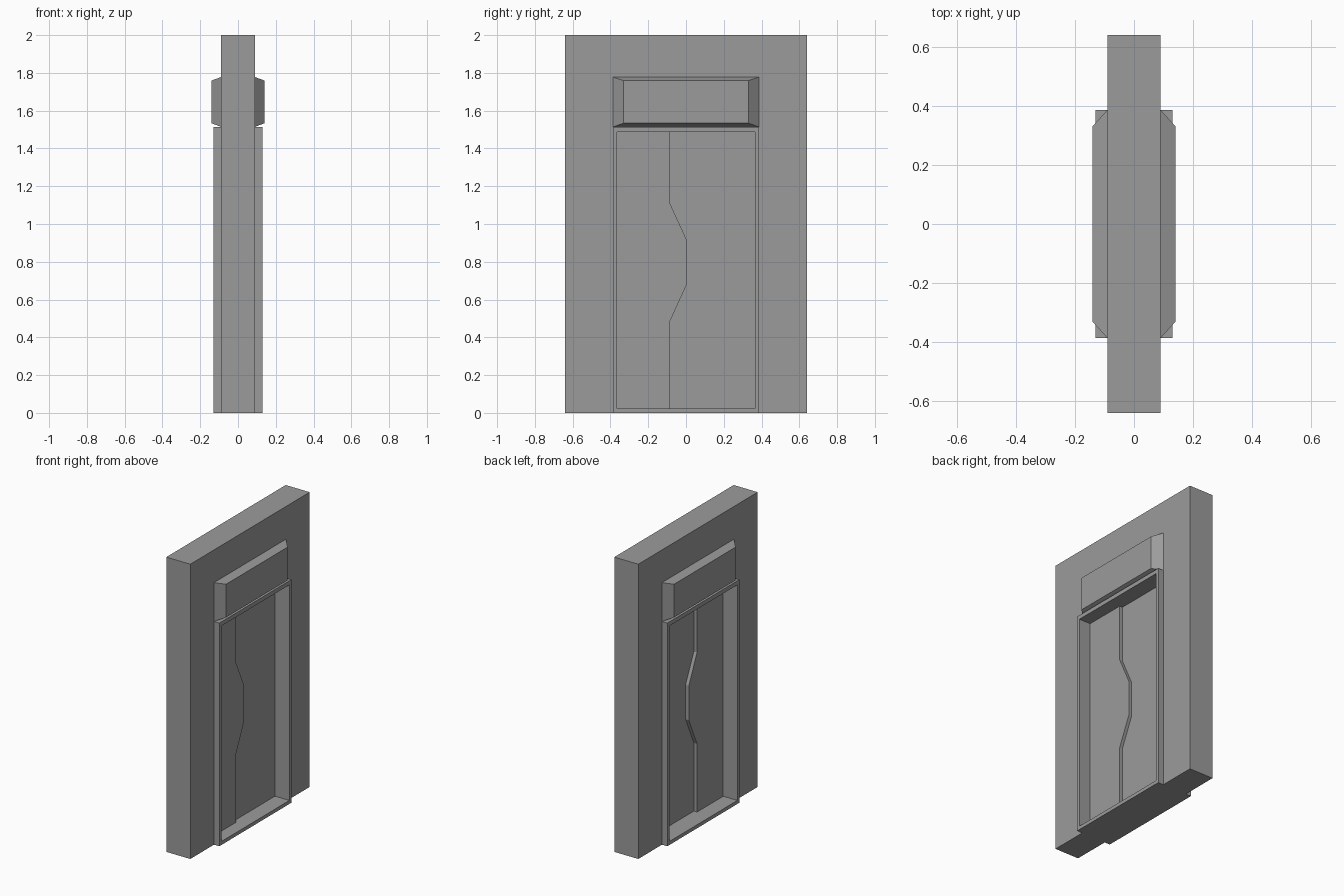
import bpy, bmesh

if "Cube" in bpy.data.objects:
    bpy.data.objects.remove(bpy.data.objects["Cube"])

grey = bpy.data.materials.new("grey")
grey.diffuse_color = (0.33, 0.33, 0.33, 1)
grey.use_nodes = True
grey.node_tree.nodes["Principled BSDF"].inputs["Base Color"].default_value = grey.diffuse_color


def finish(name, bm):
    bmesh.ops.recalc_face_normals(bm, faces=bm.faces)
    me = bpy.data.meshes.new(name)
    bm.to_mesh(me)
    bm.free()
    me.materials.append(grey)
    ob = bpy.data.objects.new(name, me)
    bpy.context.collection.objects.link(ob)
    return ob


def slab(name, outline, x0, x1):
    """Extrude a (y, z) outline along x."""
    bm = bmesh.new()
    face = bm.faces.new([bm.verts.new((x0, y, z)) for y, z in outline])
    ext = bmesh.ops.extrude_face_region(bm, geom=[face])
    moved = [g for g in ext["geom"] if isinstance(g, bmesh.types.BMVert)]
    bmesh.ops.translate(bm, verts=moved, vec=(x1 - x0, 0, 0))
    return finish(name, bm)


def rect(w, z0, z1):
    return [(-w, z0), (w, z0), (w, z1), (-w, z1)]


def loft(name, rings, close):
    """Join (x, outline) rings; either cap the ends or close the loop."""
    bm = bmesh.new()
    vs = [[bm.verts.new((x, y, z)) for y, z in o] for x, o in rings]
    n = len(vs)
    for i in range(n if close else n - 1):
        a, b = vs[i], vs[(i + 1) % n]
        for k in range(4):
            j = (k + 1) % 4
            bm.faces.new((a[k], a[j], b[j], b[k]))
    if not close:
        bm.faces.new(vs[0])
        bm.faces.new(vs[-1])
    return finish(name, bm)


# wall with a doorway
W, O, T = 0.64, 0.375, 1.50
slab("wall", [(-W, 0), (-O, 0), (-O, T), (O, T), (O, 0), (W, 0), (W, 2), (-W, 2)],
     -0.09, 0.09)

# door frame, standing proud of the wall on both sides
outer, inner = rect(0.386, 0, 1.514), rect(0.365, 0.024, 1.486)
loft("door_frame", [(-0.13, outer), (0.13, outer), (0.13, inner), (-0.13, inner)], True)

# sliding door leaves meeting along a kinked seam
seam = [(-0.084, 0.02), (-0.084, 0.487), (0.004, 0.68), (0.004, 0.915),
        (-0.084, 1.107), (-0.084, 1.49)]
slab("thick_door_leaf", [(-0.37, 1.49), (-0.37, 0.02)] + seam, -0.024, 0.044)
slab("thin_door_leaf", [(0.37, 1.49), (0.37, 0.02)] + seam, 0.0, 0.022)

# tapered panel above the door on each side
for side, s in (("left", -1), ("right", 1)):
    loft(side + "_header_panel", [(0.085 * s, rect(0.386, 1.514, 1.778)),
                                  (0.09 * s, rect(0.386, 1.514, 1.778)),
                                  (0.141 * s, rect(0.33, 1.534, 1.759))], False)
